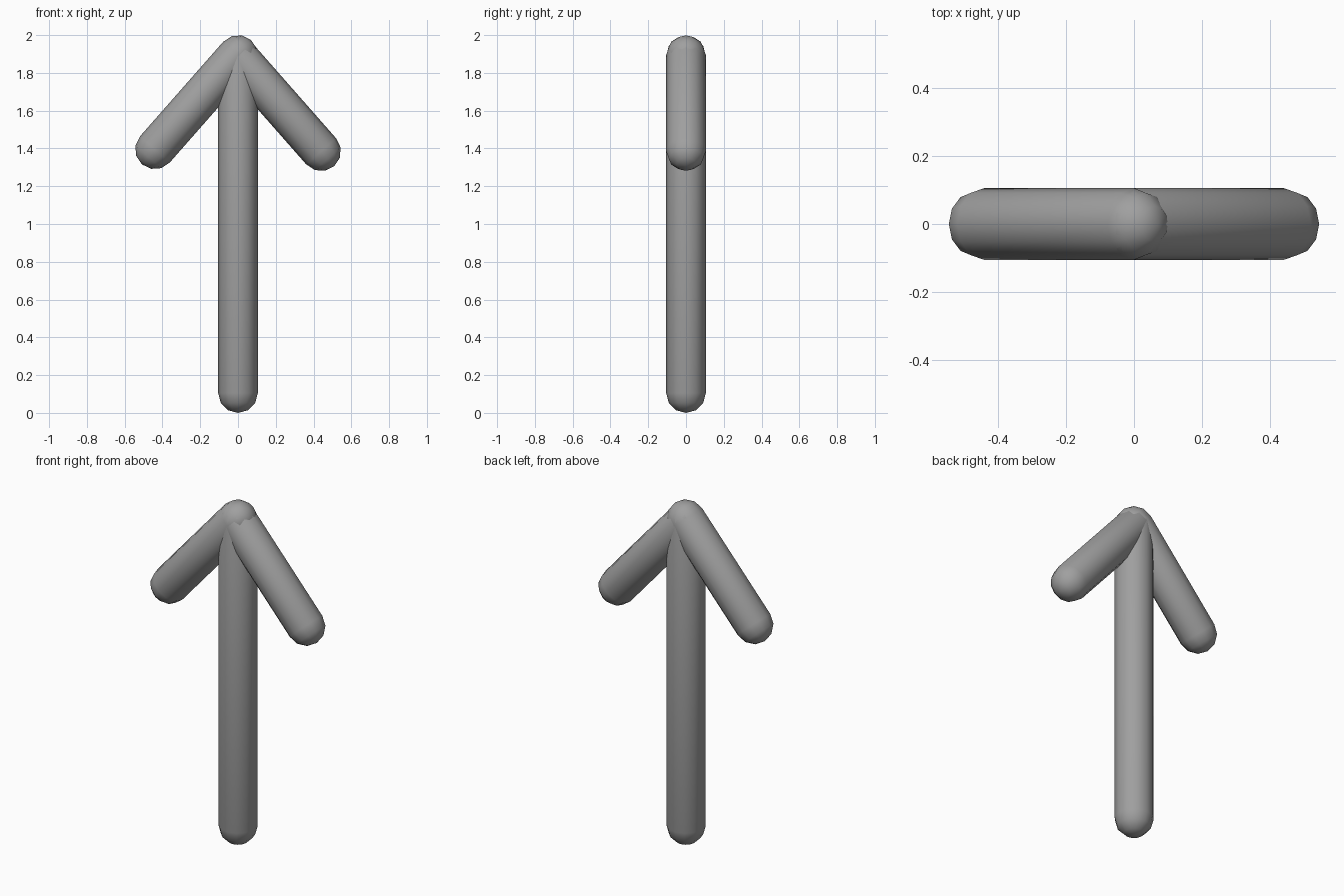
import bpy, bmesh
from math import sin, cos, pi
from mathutils import Vector

cube = bpy.data.objects.get("Cube")
if cube:
    bpy.data.objects.remove(cube, do_unlink=True)

RADIUS = 0.105
SIDES = 12
RINGS = 3

grey = bpy.data.materials.new("mid_grey")
grey.use_nodes = True
colour = (0.35, 0.35, 0.35, 1)
grey.diffuse_color = colour
grey.node_tree.nodes["Principled BSDF"].inputs["Base Color"].default_value = colour


def capsule(name, start, end):
    """Round-ended rod between two cap centres, lathed from a half profile."""
    start, end = Vector(start), Vector(end)
    axis = end - start
    bm = bmesh.new()
    angles = [i * pi / 2 / RINGS for i in range(RINGS + 1)]
    profile = [(RADIUS * sin(a), -RADIUS * cos(a)) for a in angles]
    profile += [(r, axis.length - z) for r, z in reversed(profile)]
    verts = [bm.verts.new((r, 0, z)) for r, z in profile]
    edges = [bm.edges.new(pair) for pair in zip(verts, verts[1:])]
    bmesh.ops.spin(bm, geom=verts + edges, cent=(0, 0, 0), axis=(0, 0, 1),
                   angle=2 * pi, steps=SIDES, use_duplicate=False)
    bmesh.ops.remove_doubles(bm, verts=bm.verts, dist=0.0005)
    bmesh.ops.recalc_face_normals(bm, faces=bm.faces)
    for face in bm.faces:
        face.smooth = True
    mesh = bpy.data.meshes.new(name)
    bm.to_mesh(mesh)
    bm.free()
    mesh.materials.append(grey)
    obj = bpy.data.objects.new(name, mesh)
    obj.location = start
    obj.rotation_mode = "QUATERNION"
    obj.rotation_quaternion = Vector((0, 0, 1)).rotation_difference(axis)
    bpy.context.collection.objects.link(obj)


# Upright shaft and the two slanted barbs of the arrowhead
capsule("shaft", (0, 0, RADIUS), (0, 0, 1.89))
capsule("right_barb", (-0.44, 0, 1.395), (0, 0, 1.895))
capsule("left_barb", (0.44, 0, 1.385), (0, 0, 1.885))
